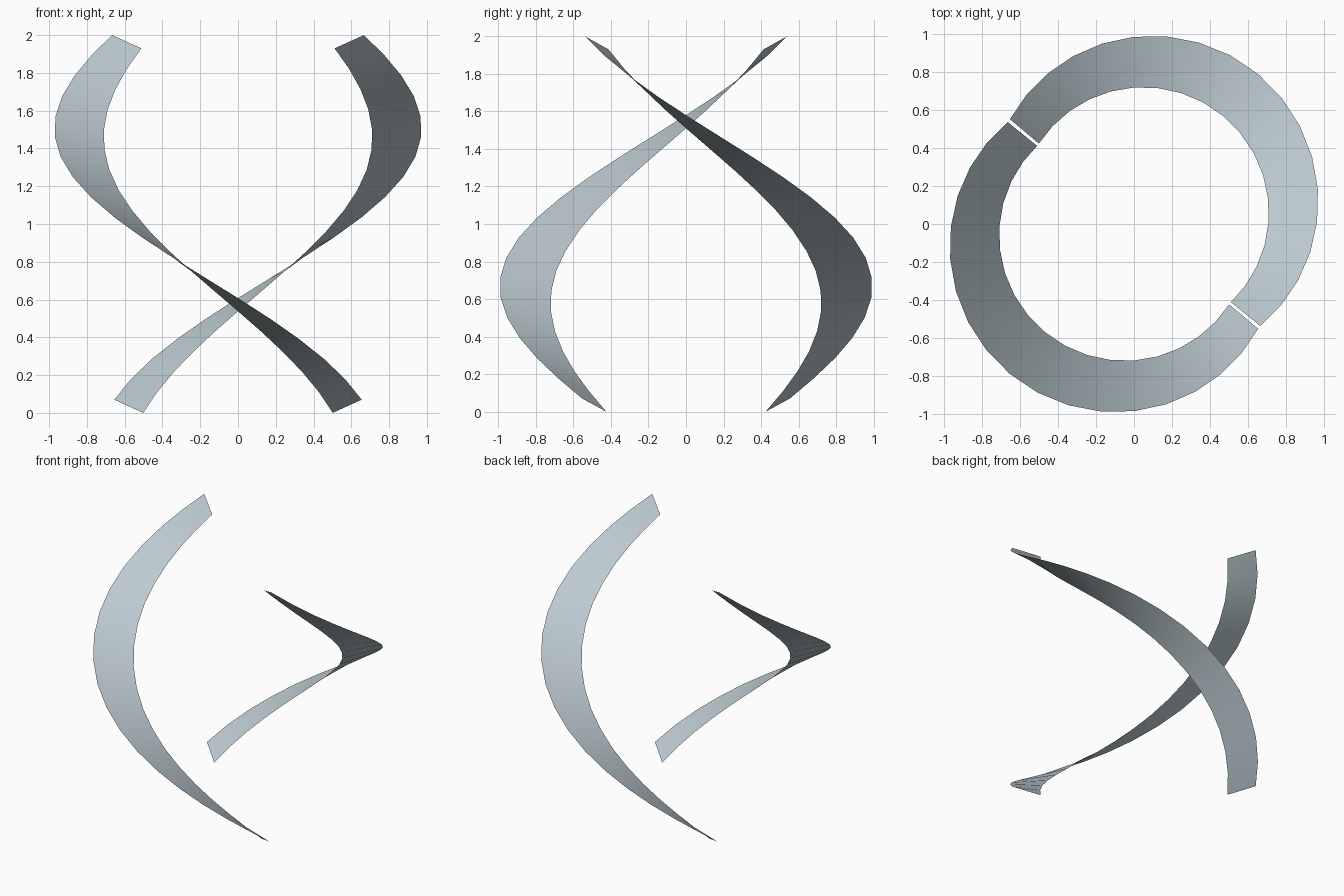
import bpy, bmesh, math

cube = bpy.data.objects.get("Cube")
if cube:
    bpy.data.objects.remove(cube, do_unlink=True)

mat = bpy.data.materials.new("pale_blue_grey")
mat.use_nodes = True
colour = (0.50, 0.59, 0.63, 1.0)
mat.diffuse_color = colour
mat.node_tree.nodes["Principled BSDF"].inputs["Base Color"].default_value = colour

SEGMENTS = 18
START, SWEEP = math.radians(141.1), math.radians(178.7)
DROP = 1.93      # descent over one ribbon
TILT = 0.07      # outer edge sits above the inner edge


def make_ribbon(name, turn):
    """Thin descending half-turn ribbon, widest and furthest out at mid-length."""
    bm = bmesh.new()
    rows = []
    for i in range(SEGMENTS + 1):
        t = i / SEGMENTS
        angle = START + SWEEP * t + turn
        bulge = math.sin(math.pi * t)
        z = DROP * (1 - t)
        row = []
        for radius, height in ((0.657 + 0.082 * bulge, z),
                               (0.857 + 0.17 * bulge, z + TILT)):
            row.append(bm.verts.new((radius * math.cos(angle),
                                     radius * math.sin(angle), height)))
        rows.append(row)
    # Faces wound so that the normals point upward
    for (a_in, a_out), (b_in, b_out) in zip(rows, rows[1:]):
        bm.faces.new((a_in, a_out, b_out, b_in)).smooth = True
    mesh = bpy.data.meshes.new(name)
    bm.to_mesh(mesh)
    bm.free()
    mesh.materials.append(mat)
    obj = bpy.data.objects.new(name, mesh)
    bpy.context.collection.objects.link(obj)
    return obj


# Two identical ribbons, half a turn apart
make_ribbon("right_ribbon", 0.0)
make_ribbon("left_ribbon", math.pi)
